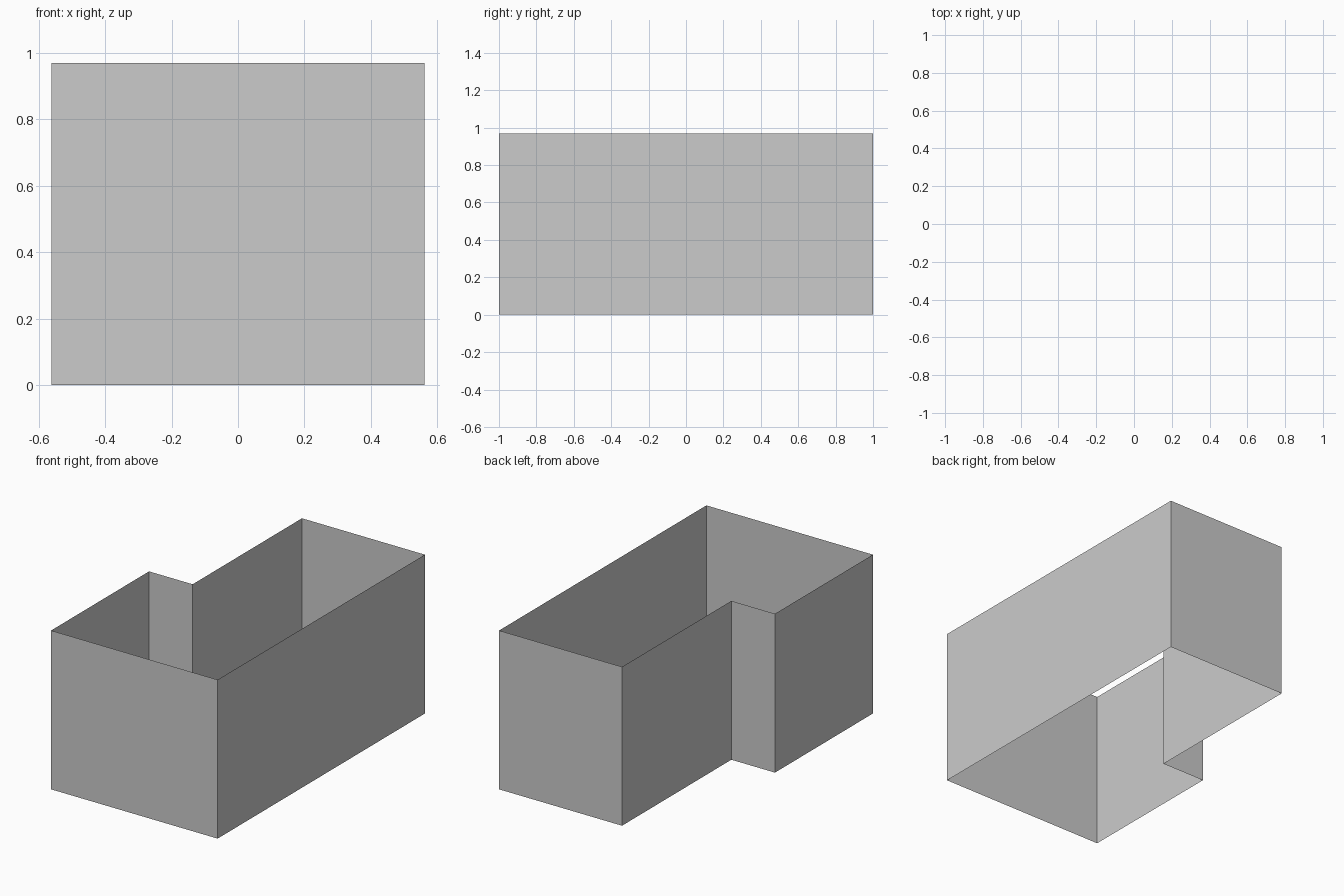
import bpy, bmesh

if "Cube" in bpy.data.objects:
    bpy.data.objects.remove(bpy.data.objects["Cube"])

HALF_X, HALF_Y, HEIGHT = 0.5625, 1.0, 0.97
NOTCH_X, NOTCH_Y = -0.268, -0.055  # inner corner of the L-shaped plan

# L-shaped plan outline, counter-clockwise from the front left corner
plan = [(-HALF_X, -HALF_Y), (HALF_X, -HALF_Y), (HALF_X, HALF_Y),
        (NOTCH_X, HALF_Y), (NOTCH_X, NOTCH_Y), (-HALF_X, NOTCH_Y)]

# Thin outer walls: the outline raised straight up, open at top and bottom
bm = bmesh.new()
lower = [bm.verts.new((x, y, 0)) for x, y in plan]
upper = [bm.verts.new((x, y, HEIGHT)) for x, y in plan]
for i in range(len(plan)):
    j = (i + 1) % len(plan)
    bm.faces.new((lower[i], lower[j], upper[j], upper[i]))

mesh = bpy.data.meshes.new("outer_walls")
bm.to_mesh(mesh)
bm.free()
walls = bpy.data.objects.new("outer_walls", mesh)
bpy.context.collection.objects.link(walls)
